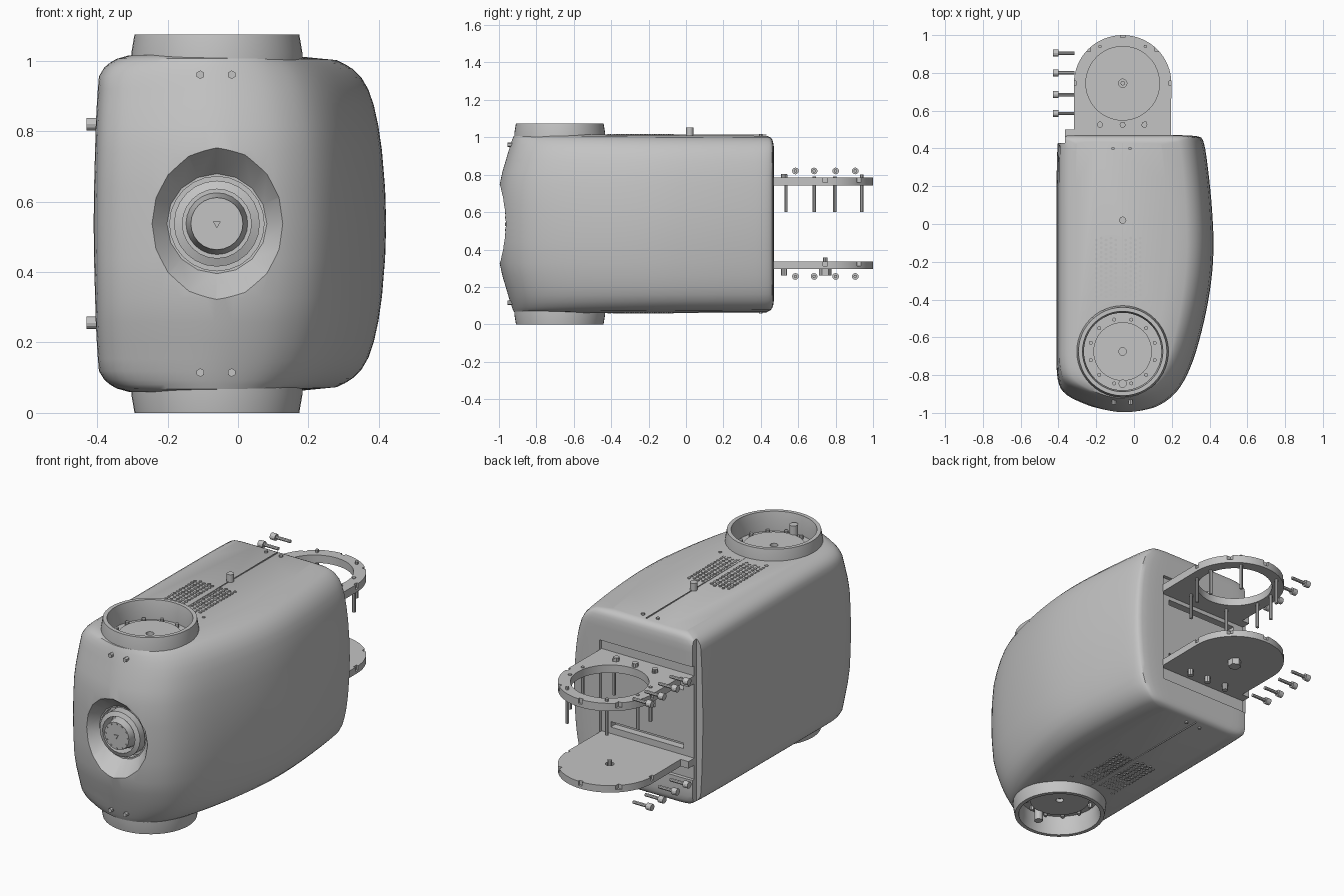
import bpy, bmesh, math
from mathutils import Vector, Matrix

cube = bpy.data.objects.get("Cube")
if cube:
    bpy.data.objects.remove(cube, do_unlink=True)

grey = bpy.data.materials.new("plain grey")
grey.use_nodes = True
grey.diffuse_color = (0.55, 0.55, 0.55, 1)
grey.node_tree.nodes["Principled BSDF"].inputs["Base Color"].default_value = (0.55, 0.55, 0.55, 1)

CX, HUB_Y, ARM_Y, MID = -0.06, -0.675, 0.745, 0.5375
AXES = {"x": Matrix.Rotation(math.pi / 2, 4, "Y"),
        "y": Matrix.Rotation(-math.pi / 2, 4, "X"),
        "z": Matrix.Identity(4)}


def finish(name, bm):
    bmesh.ops.recalc_face_normals(bm, faces=bm.faces)
    mesh = bpy.data.meshes.new(name)
    bm.to_mesh(mesh)
    bm.free()
    mesh.materials.append(grey)
    ob = bpy.data.objects.new(name, mesh)
    bpy.context.collection.objects.link(ob)
    return ob


def smooth(ob, degrees=30):
    bpy.ops.object.select_all(action="DESELECT")
    ob.select_set(True)
    bpy.context.view_layer.objects.active = ob
    bpy.ops.object.shade_smooth_by_angle(angle=math.radians(degrees))


def add_rod(bm, start, length, r, axis="z", r2=None, sides=12):
    """Cylinder or cone running from start along an axis."""
    place = Matrix.Translation(start) @ AXES[axis] @ Matrix.Translation((0, 0, length / 2))
    bmesh.ops.create_cone(bm, cap_ends=True, segments=sides, radius1=r,
                          radius2=r if r2 is None else r2, depth=length, matrix=place)


def add_box(bm, lo, hi):
    lo, hi = Vector(lo), Vector(hi)
    place = Matrix.Translation((lo + hi) / 2) @ Matrix.Diagonal((*(hi - lo), 1))
    bmesh.ops.create_cube(bm, size=1, matrix=place)


def rod(name, *args, **kw):
    bm = bmesh.new()
    add_rod(bm, *args, **kw)
    return finish(name, bm)


def box(name, lo, hi):
    bm = bmesh.new()
    add_box(bm, lo, hi)
    return finish(name, bm)


def cut(ob, cutter):
    cutter.hide_render = True
    mod = ob.modifiers.new("cut", "BOOLEAN")
    mod.operation, mod.solver, mod.object = "DIFFERENCE", "EXACT", cutter
    bpy.context.view_layer.objects.active = ob
    bpy.ops.object.modifier_apply(modifier=mod.name)
    bpy.data.objects.remove(cutter, do_unlink=True)


def lathe(name, profile, centre, axis="z", sides=48):
    """Closed (radius, height) profile turned about an axis."""
    bm = bmesh.new()
    rings = []
    for i in range(sides):
        a = math.tau * i / sides
        rings.append([bm.verts.new((r * math.cos(a), r * math.sin(a), h)) for r, h in profile])
    n = len(profile)
    for i in range(sides):
        a, b = rings[i], rings[(i + 1) % sides]
        for j in range(n):
            bm.faces.new((a[j], b[j], b[(j + 1) % n], a[(j + 1) % n]))
    bmesh.ops.transform(bm, matrix=Matrix.Translation(centre) @ AXES[axis], verts=bm.verts)
    return finish(name, bm)


def round_off(pts):
    """Cut every corner of a closed loop at a quarter of its edges."""
    out = []
    for a, b in zip(pts, pts[1:] + pts[:1]):
        out += [a.lerp(b, 0.25), a.lerp(b, 0.75)]
    return out


# Housing: plan outline stacked in levels that narrow towards top and bottom
outline = [(-0.41, 0.445), (-0.41, -0.2), (-0.41, -0.65), (-0.41, -0.82),
           (-0.375, -0.9), (-0.26, -0.955), (-0.15, -0.99), (-0.05, -1.005), (0.06, -0.99),
           (0.15, -0.955), (0.235, -0.885), (0.305, -0.755), (0.365, -0.55), (0.408, -0.33),
           (0.424, -0.13), (0.413, 0.1), (0.388, 0.33), (0.37, 0.44), (0.345, 0.47),
           (0.1, 0.47), (-0.2, 0.47), (-0.385, 0.47)]
X0, X1, Y0, Y1 = -0.41, 0.42, -1.0, 0.47
# depth below the top, then inset on the left, right, front and back
levels = [(0, 0.24, 0.1, 0.11, 0.035), (0.01, 0.14, 0.065, 0.08, 0.016),
          (0.022, 0.115, 0.045, 0.075, 0.008), (0.035, 0.095, 0.03, 0.07, 0.004),
          (0.06, 0.07, 0.015, 0.062, 0), (0.095, 0.05, 0.012, 0.051, 0),
          (0.14, 0.035, 0.009, 0.038, 0), (0.2, 0.022, 0.006, 0.02, 0),
          (0.27, 0.012, 0.004, 0.005, 0), (0.38, 0.003, 0.001, 0, 0), (0.48, 0, 0, 0, 0)]

plan = round_off(round_off([Vector(p) for p in outline]))
stack = [(-0.48 + l[0], l) for l in levels] + [(0.48 - l[0], l) for l in levels[-2::-1]]
bm = bmesh.new()
rings = []
for z, (_, left, right, front, back) in stack:
    ring = []
    for p in plan:
        u, v = (p.x - X0) / (X1 - X0), (p.y - Y0) / (Y1 - Y0)
        x = p.x + right * (1 - u) - left * u
        y = p.y + front * (1 - v) - back * v
        ring.append(bm.verts.new((x, y, MID + z * (1 - 0.014 * (y + 1)))))
    rings.append(ring)
for a, b in zip(rings, rings[1:]):
    for i in range(len(a)):
        j = (i + 1) % len(a)
        bm.faces.new((a[i], a[j], b[j], b[i]))
bm.faces.new(rings[0])
bm.faces.new(rings[-1])
housing = finish("housing", bm)

# Openings: hub pockets, front dish, rear corner notch and rear recess with slots
cut(housing, rod("pocket_cutter", (CX, HUB_Y, 0.97), 0.2, 0.207, sides=48))
cut(housing, rod("pocket_cutter", (CX, HUB_Y, -0.095), 0.2, 0.207, sides=48))
cut(housing, rod("dish_cutter", (CX, -1.03, MID), 0.12, 0.245, "y", 0.142, 16))
cut(housing, rod("dish_cutter", (CX, -1, MID), 0.13, 0.134, "y", sides=24))
cut(housing, box("notch_cutter", (-0.5, 0.43, -0.1), (-0.365, 0.6, 1.2)))
cut(housing, box("recess_cutter", (-0.4, 0.45, 0.22), (0.195, 0.6, 0.84)))
for z in (0.37, 0.69):
    cut(housing, box("slot_cutter", (-0.3, 0.41, z), (0.14, 0.6, z + 0.03)))
smooth(housing, 35)

# Hub collars with a floor disc, bolts and centre boss, mirrored top and bottom
for side, label in ((1, "top"), (-1, "bottom")):
    base = MID + side * 0.43

    def start(h, length):
        return base + side * h - (length if side < 0 else 0)
    smooth(lathe(label + "_collar", [(0.243, 0), (0.243, side * 0.055), (0.234, side * 0.1075),
                                     (0.213, side * 0.1075), (0.205, side * 0.06), (0.205, 0)],
                 (CX, HUB_Y, base)))
    smooth(lathe(label + "_hub_disc", [(0.02, 0), (0.155, 0), (0.155, side * 0.022),
                                       (0.02, side * 0.022)], (CX, HUB_Y, base)))
    bm = bmesh.new()
    for i in range(12):
        a = math.tau * (i + 0.5) / 12
        add_rod(bm, (CX + 0.175 * math.cos(a), HUB_Y + 0.175 * math.sin(a), start(-0.01, 0.035)),
                0.035, 0.011, sides=6)
    add_rod(bm, (CX, HUB_Y - 0.17, start(0, 0.07)), 0.07, 0.022)
    finish(label + "_hub_bolts", bm)

    # Perforated vent, seam and small fasteners
    bm = bmesh.new()
    face = MID + side * 0.474
    for i in range(10):
        for j in range(13):
            if i != 5:
                add_rod(bm, (-0.2 + i * 0.026, -0.385 + j * 0.025 + (i % 2) * 0.01, face - 0.005),
                        0.01, 0.008, sides=6)
    finish(label + "_vent", bm)
    bm = bmesh.new()
    add_box(bm, (CX - 0.002, -0.43, face - 0.003), (CX + 0.002, 0.43, face + 0.003))
    for x, y in ((-0.2, -0.41), (0.08, -0.41), (-0.11, 0.4), (-0.02, 0.4)):
        add_rod(bm, (x, y, face - 0.006), 0.012, 0.009, sides=6)
    finish(label + "_seam_and_screws", bm)
    bm = bmesh.new()
    for x in (-0.107, -0.018):
        add_rod(bm, (x, -0.955, MID + side * 0.423), 0.05, 0.012, "y", sides=6)
    finish(label + "_front_bolts", bm)
smooth(rod("top_knob", (CX, 0.02, 1.0), 0.053, 0.019, sides=16))

# Front hub: stepped ring and disc with a ring of bolts
smooth(lathe("front_ring", [(0.098, 0), (0.122, 0), (0.122, -0.065), (0.098, -0.075)],
             (CX, -0.87, MID), "y", 24))
smooth(rod("front_hub", (CX, -0.963, MID), 0.095, 0.074, "y", 0.088, 24))
bm = bmesh.new()
for i in range(12):
    a = math.tau * i / 12
    add_rod(bm, (CX + 0.066 * math.cos(a), -0.967, MID + 0.066 * math.sin(a)), 0.01, 0.005, "y", sides=6)
add_rod(bm, (CX, -0.968, MID), 0.01, 0.013, "y", sides=3)
finish("front_hub_bolts", bm)


# Rear arms: round-ended plates with a stepped root and rim notches
def arm(name, z, thick, hole):
    arc = [(CX + 0.258 * math.cos(math.pi * i / 32), ARM_Y + 0.255 * math.sin(math.pi * i / 32))
           for i in range(33)]
    pts = arc + [(CX - 0.258, 0.5), (-0.365, 0.5), (-0.365, 0.44), (0.195, 0.44)]
    bm = bmesh.new()
    root = bm.faces.new([bm.verts.new((x, y, z)) for x, y in pts])
    up = bmesh.ops.extrude_face_region(bm, geom=[root])["geom"]
    bmesh.ops.translate(bm, vec=(0, 0, thick), verts=[v for v in up if isinstance(v, bmesh.types.BMVert)])
    ob = finish(name, bm)
    cut(ob, rod("hole_cutter", (CX, ARM_Y, z - 0.1), 0.3, hole, sides=48))
    for i in range(5):
        a = math.pi * i / 4
        x, y = CX + 0.258 * math.cos(a), ARM_Y + 0.255 * math.sin(a)
        cut(ob, box("rim_cutter", (x - 0.012, y - 0.012, z + thick * 0.4), (x + 0.012, y + 0.012, z + 0.1)))
    smooth(ob)


arm("upper_arm", 0.742, 0.043, 0.195)
arm("lower_arm", 0.297, 0.038, 0.022)

# Pins hanging from the upper arm
bm = bmesh.new()
for x in (-0.18, 0.06):
    for y in (0.535, 0.94):
        add_rod(bm, (x, y, 0.6), 0.2, 0.009, sides=8)
for x in (-0.265, 0.145):
    for y in (0.685, 0.795):
        add_rod(bm, (x, y, 0.6), 0.19, 0.009, sides=8)
finish("upper_arm_pins", bm)

# Lower arm fittings and small upper blocks
bm = bmesh.new()
add_rod(bm, (CX, ARM_Y, 0.262), 0.045, 0.034, sides=6)
add_rod(bm, (CX, ARM_Y, 0.262), 0.095, 0.012, sides=8)
for x in (-0.18, CX, 0.055):
    add_rod(bm, (x, 0.525, 0.262), 0.045, 0.016, sides=8)
    add_rod(bm, (x, 0.525, 0.77), 0.035, 0.016, sides=8)
finish("arm_fittings", bm)

# Loose side screws, four beside each arm
for z, label in ((0.82, "upper"), (0.256, "lower")):
    bm = bmesh.new()
    for y in (0.585, 0.685, 0.8, 0.905):
        add_rod(bm, (-0.43, y, z), 0.03, 0.018, "x")
        add_rod(bm, (-0.41, y, z), 0.095, 0.009, "x", sides=8)
    finish(label + "_side_screws", bm)
